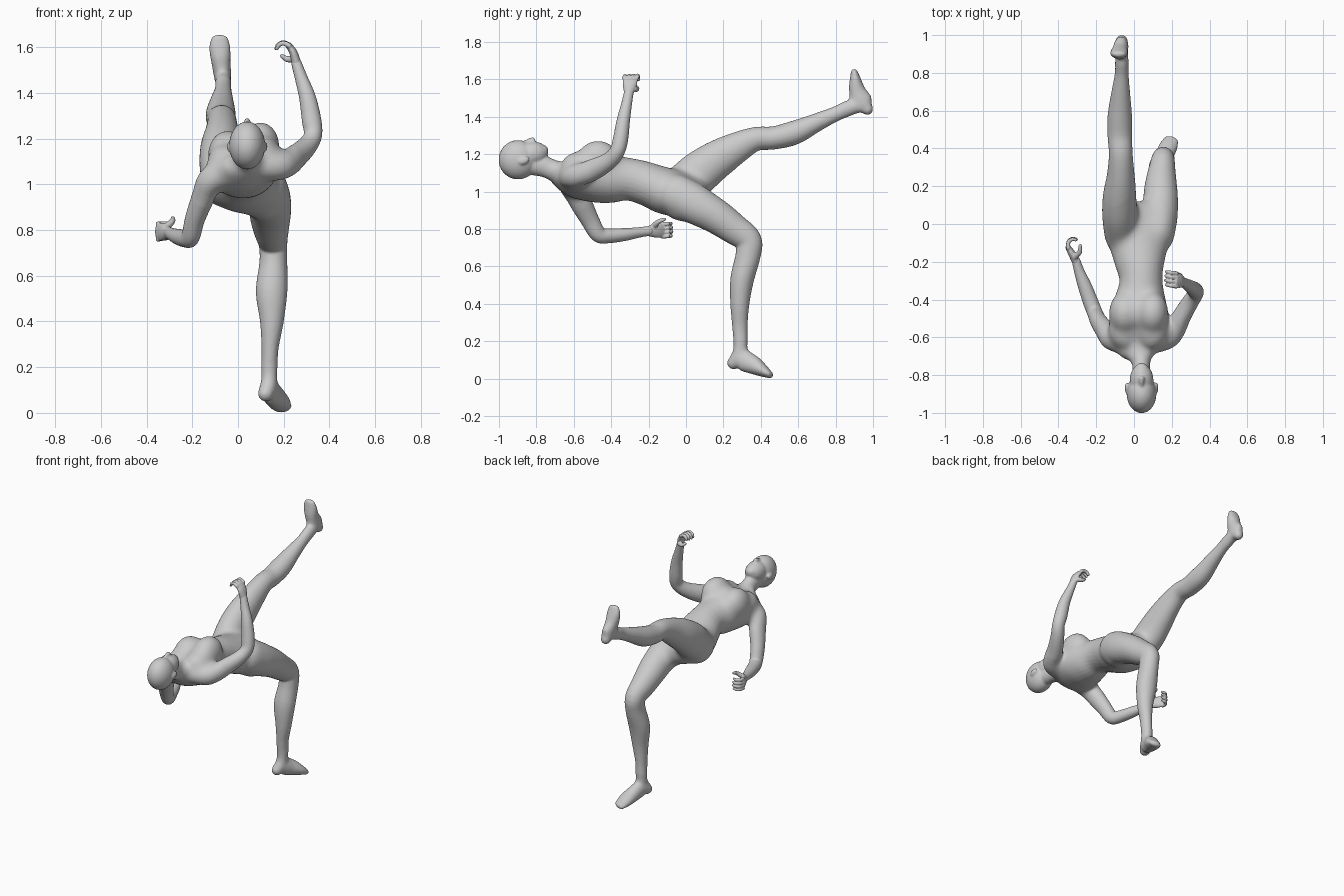
import bpy, bmesh
from math import sin, cos, pi, radians
from mathutils import Vector, Matrix

SEG = 28


def spline(keys, steps=5):
    """Catmull-Rom through rows of equal length."""
    k = [keys[0]] + list(keys) + [keys[-1]]
    out = []
    for i in range(1, len(k) - 2):
        for s in range(steps):
            t = s / steps
            out.append([0.5 * (2 * b + (c - a) * t + (2 * a - 5 * b + 4 * c - d) * t * t
                               + (3 * b - a - 3 * c + d) * t ** 3)
                        for a, b, c, d in zip(*k[i - 1:i + 3])])
    out.append(list(keys[-1]))
    return out


def tube(bm, keys, side=(1, 0, 0)):
    """Round-capped tube; rows are x, y, z, half width, half depth, optional roll."""
    rows = spline([list(r) + [0] * (6 - len(r)) for r in keys])
    pts = [Vector(r[:3]) for r in rows]
    rings = []
    for i, r in enumerate(rows):
        tan = (pts[min(i + 1, len(pts) - 1)] - pts[max(i - 1, 0)]).normalized()
        caps = [(0, 1)]
        cap = [(sin(a), cos(a)) for a in (pi * .15, pi * .3, pi * .42, pi * .49)]
        if i == 0:
            caps = [(-o, s) for o, s in reversed(cap)] + caps
        elif i == len(rows) - 1:
            caps = caps + cap
        u0 = Matrix.Rotation(-radians(r[5]), 3, 'Y') @ Vector(side)
        u = (u0 - tan * u0.dot(tan)).normalized()
        v = tan.cross(u)
        for off, s in caps:
            c = pts[i] + tan * off * min(r[3], r[4])
            rings.append([bm.verts.new(c + u * r[3] * s * cos(2 * pi * j / SEG)
                                       + v * r[4] * s * sin(2 * pi * j / SEG)) for j in range(SEG)])
    for a, b in zip(rings, rings[1:]):
        for j in range(SEG):
            n = (j + 1) % SEG
            bm.faces.new((a[j], a[n], b[n], b[j]))
    bm.faces.new(rings[0][::-1])
    bm.faces.new(rings[-1])


def ball(bm, c, r, tilt=0):
    m = (Matrix.Translation(c) @ Matrix.Rotation(radians(tilt), 4, 'X')
         @ Matrix.Diagonal((*r, 1)))
    bmesh.ops.create_uvsphere(bm, u_segments=28, v_segments=18, radius=1, matrix=m)


def fuse(bm, name, voxel, smooth, blends=()):
    """Merge overlapping volumes into one skin; blends are (centre, radius, passes) to soften more."""
    bmesh.ops.recalc_face_normals(bm, faces=bm.faces)
    me = bpy.data.meshes.new(name)
    bm.to_mesh(me)
    bm.free()
    ob = bpy.data.objects.new(name, me)
    bpy.context.collection.objects.link(ob)
    m = ob.modifiers.new("skin", 'REMESH')
    m.mode, m.voxel_size, m.use_smooth_shade = 'VOXEL', voxel, True
    m = ob.modifiers.new("soften", 'SMOOTH')
    m.factor, m.iterations = 0.5, smooth
    dg = bpy.context.evaluated_depsgraph_get()
    baked = bpy.data.meshes.new_from_object(ob.evaluated_get(dg))
    ob.modifiers.clear()
    b = bmesh.new()
    b.from_mesh(baked)
    for c, r, n in blends:
        for k in range(n):
            rk = r * (1 - .35 * k / n)
            if k % 5 == 0:
                vs = [v for v in b.verts if (v.co - Vector(c)).length < rk]
            bmesh.ops.smooth_vert(b, verts=vs, factor=.5, use_axis_x=True,
                                  use_axis_y=True, use_axis_z=True)
    b.to_mesh(baked)
    b.free()
    ob.data = baked
    baked.shade_smooth()
    return ob


body = bmesh.new()
# torso, twisting from shoulders to hips
tube(body, [(.035, -.69, 1.11, .075, .055, 12), (.03, -.66, 1.085, .13, .068, 14),
            (.03, -.60, 1.07, .168, .098, 16), (.03, -.50, 1.072, .158, .127, 16),
            (.033, -.40, 1.07, .138, .13, 12), (.037, -.30, 1.065, .114, .114, 5),
            (.03, -.20, 1.038, .133, .117, 0), (.025, -.10, 1.0, .162, .127, -6),
            (.025, -.02, .988, .172, .115, -10), (.025, .03, .985, .13, .095, -10)])
# chest, upper chest and seat
for x, z in ((.098, 1.168), (-.048, 1.13)):
    ball(body, (x, -.47, z), (.086, .115, .108))
    ball(body, (x, -.56, z - .035), (.09, .11, .085), 0)
ball(body, (.03, -.46, 1.14), (.08, .11, .092))
ball(body, (.11, -.02, .922), (.087, .1, .084))
ball(body, (-.07, -.02, .988), (.087, .1, .09))
# neck
tube(body, [(.04, -.84, 1.145, .05, .055), (.039, -.765, 1.135, .047, .057),
            (.036, -.70, 1.11, .056, .058), (.03, -.62, 1.085, .1, .068)])
# head and face
HX = .04
ball(body, (HX, -.898, 1.17), (.079, .104, .105))
ball(body, (HX, -.828, 1.2), (.063, .09, .067), 8)
ball(body, (HX, -.768, 1.217), (.037, .033, .034))
ball(body, (HX, -.784, 1.248), (.022, .016, .015))
tube(body, [(HX, -.865, 1.26, .009, .01), (HX, -.838, 1.272, .012, .014),
            (HX, -.818, 1.278, .016, .013)])
for s in (-1, 1):
    ball(body, (HX + s * .034, -.825, 1.224), (.024, .036, .022))
    ball(body, (HX + s * .078, -.868, 1.165), (.011, .031, .02), 20)

# raised leg
tube(body, [(-.07, -.06, 1.0, .088, .105), (-.075, .05, 1.085, .095, .12),
            (-.075, .15, 1.16, .089, .106), (-.07, .26, 1.228, .073, .086),
            (-.07, .37, 1.28, .063, .065), (-.075, .47, 1.287, .065, .062),
            (-.075, .58, 1.315, .064, .064), (-.07, .70, 1.37, .049, .049),
            (-.065, .80, 1.415, .036, .04), (-.065, .88, 1.45, .036, .043),
            (-.065, .93, 1.46, .034, .038)])
tube(body, [(-.065, .967, 1.443, .034, .035), (-.068, .94, 1.48, .039, .06),
            (-.075, .915, 1.54, .043, .045), (-.08, .905, 1.60, .046, .03),
            (-.08, .90, 1.636, .038, .019)])
# standing leg
tube(body, [(.125, -.06, .99, .09, .11), (.135, .04, .937, .097, .11),
            (.14, .15, .875, .092, .095), (.145, .25, .805, .078, .083),
            (.153, .332, .74, .063, .072), (.155, .332, .66, .061, .067),
            (.147, .30, .53, .069, .063), (.148, .288, .40, .052, .051),
            (.14, .288, .28, .037, .041), (.137, .292, .19, .036, .038),
            (.137, .288, .12, .036, .042)])
tube(body, [(.122, .256, .085, .036, .037), (.135, .29, .102, .041, .06),
            (.155, .35, .078, .046, .052), (.18, .405, .046, .049, .036),
            (.197, .444, .022, .04, .02)])
# raised arm
tube(body, [(.12, -.62, 1.08, .065, .065), (.195, -.59, 1.082, .062, .064),
            (.25, -.49, 1.12, .051, .057), (.3, -.41, 1.165, .044, .046),
            (.328, -.368, 1.215, .04, .041), (.322, -.35, 1.28, .043, .041),
            (.304, -.335, 1.38, .037, .036), (.275, -.317, 1.47, .028, .029),
            (.254, -.305, 1.535, .023, .026)])
# lowered arm
tube(body, [(-.06, -.625, 1.05, .065, .065), (-.122, -.605, 1.015, .061, .066),
            (-.152, -.565, .945, .051, .06), (-.188, -.515, .85, .044, .05),
            (-.207, -.47, .773, .041, .044), (-.227, -.42, .763, .041, .04),
            (-.26, -.33, .77, .037, .035), (-.29, -.25, .782, .028, .028),
            (-.306, -.195, .79, .023, .027)])
fuse(body, "body", .006, 7,
     [((.03, -.47, 1.17), .23, 90), ((.03, .02, 1.03), .26, 100), ((.03, -.03, .93), .2, 40),
      ((.17, -.62, 1.08), .14, 60), ((-.1, -.62, 1.03), .14, 60),
      ((.04, -.80, 1.25), .075, 3), ((.04, -.70, 1.1), .1, 30),
      ((.14, .3, .12), .09, 20), ((-.066, .92, 1.48), .09, 20)])


def hand(name, palm, finger, spread, thumb, side):
    """Palm tube, four curled fingers offset along spread, and a thumb."""
    bm = bmesh.new()
    tube(bm, palm, side)
    for i in range(4):
        off = Vector(spread) * (i - 1.5)
        k = 1 - .06 * abs(i - 1.3)
        base = Vector(finger[0])
        tube(bm, [(*(base + (Vector(p) - base) * k + off), r, r)
                  for p, r in zip(finger, (.0115, .0105, .0095, .008))], side)
    tube(bm, [(*p, r, r) for p, r in zip(thumb, (.017, .013, .009))], side)
    fuse(bm, name, .0035, 3)


# hands
hand("raised_hand",
     [(.257, -.306, 1.525, .025, .021), (.243, -.301, 1.575, .038, .018),
      (.222, -.296, 1.608, .039, .014)],
     [(.224, -.296, 1.608), (.196, -.292, 1.62), (.174, -.288, 1.61), (.166, -.286, 1.594)],
     (0, .023, .001),
     [(.243, -.278, 1.548), (.215, -.262, 1.548), (.192, -.266, 1.562)], (0, 1, 0))
hand("lowered_hand",
     [(-.304, -.205, .788, .026, .021), (-.327, -.16, .792, .039, .02),
      (-.348, -.125, .793, .039, .015)],
     [(-.348, -.127, .793), (-.347, -.094, .794), (-.326, -.076, .796), (-.304, -.08, .797)],
     (0, 0, .022),
     [(-.315, -.175, .812), (-.288, -.148, .838), (-.285, -.115, .852)], (0, 0, 1))
